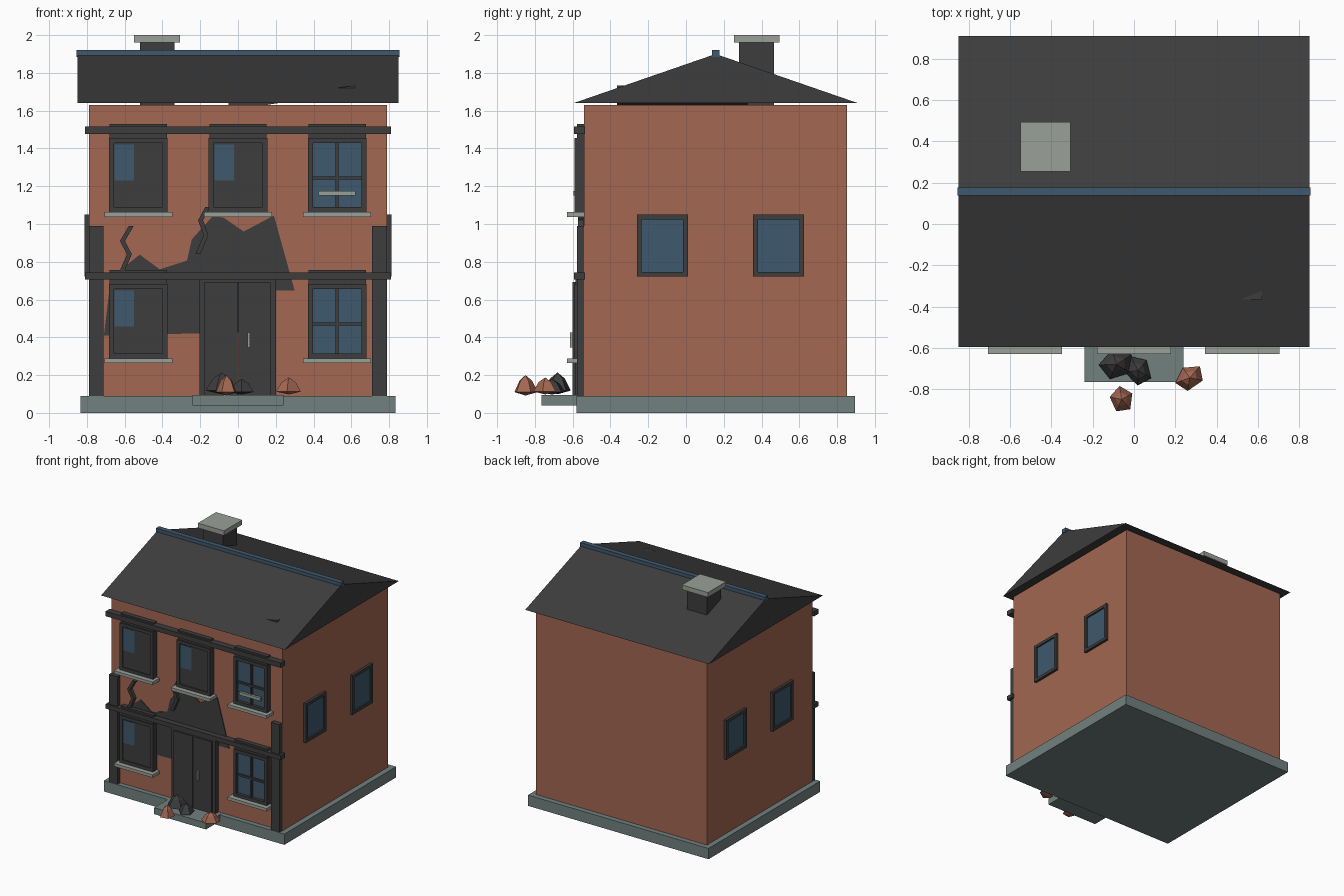
import bpy, bmesh, math
from mathutils import Vector

if "Cube" in bpy.data.objects:
    bpy.data.objects.remove(bpy.data.objects["Cube"])


def material(name, rgb):
    m = bpy.data.materials.new(name)
    lin = [((c / 255 + 0.055) / 1.055) ** 2.4 for c in rgb]
    m.diffuse_color = (*lin, 1)
    m.use_nodes = True
    m.node_tree.nodes["Principled BSDF"].inputs["Base Color"].default_value = m.diffuse_color
    return m


BRICK = material("brick", (163, 103, 82))
DARK = material("charcoal", (61, 61, 61))
BLUE = material("slate_blue", (62, 88, 108))
STONE = material("foundation_stone", (113, 129, 127))
PALE = material("pale_stone", (154, 160, 152))


def finish(name, bm, mat):
    bmesh.ops.recalc_face_normals(bm, faces=bm.faces)
    me = bpy.data.meshes.new(name)
    bm.to_mesh(me)
    bm.free()
    me.materials.append(mat)
    ob = bpy.data.objects.new(name, me)
    bpy.context.collection.objects.link(ob)
    return ob


def box(name, x, y, z, mat):
    """Box from (min, max) ranges."""
    bm = bmesh.new()
    bmesh.ops.create_cube(bm, size=1)
    for v in bm.verts:
        v.co = Vector([(r[0] + r[1]) / 2 + c * (r[1] - r[0])
                       for c, r in zip(v.co, (x, y, z))])
    return finish(name, bm, mat)


def prism(name, pts, vec, mat):
    """Extrude a polygon of 3D points along vec."""
    bm = bmesh.new()
    f = bm.faces.new([bm.verts.new(p) for p in pts])
    r = bmesh.ops.extrude_face_region(bm, geom=[f])
    for v in r["geom"]:
        if isinstance(v, bmesh.types.BMVert):
            v.co += Vector(vec)
    return finish(name, bm, mat)


def ring(name, u, z, t, depth, axis):
    """Rectangular frame of four bars facing y or x."""
    def bar(part, ur, zr):
        xy = (ur, depth) if axis == "y" else (depth, ur)
        box(f"{name}_{part}", *xy, zr, DARK)
    bar("left", (u[0], u[0] + t), z)
    bar("right", (u[1] - t, u[1]), z)
    bar("bottom", (u[0] + t, u[1] - t), (z[0], z[0] + t))
    bar("top", (u[0] + t, u[1] - t), (z[1] - t, z[1]))


# Foundation, doorstep and brick body
box("foundation", (-.835, .835), (-.58, .895), (0, .09), STONE)
box("doorstep", (-.24, .24), (-.765, -.57), (.04, .094), STONE)
box("brick_walls", (-.79, .79), (-.54, .852), (.09, 1.63), BRICK)

# Gable roof, ridge, sagging board under the roof, chimney
prism("roof", [(-.85, -.595, 1.64), (-.85, .91, 1.64), (-.85, .157, 1.9)], (1.7, 0, 0), DARK)
box("roof_ridge", (-.855, .855), (.137, .178), (1.885, 1.922), BLUE)
prism("sagging_roof_board", [(-.05, -.365, 1.622), (.1, -.365, 1.622), (.62, -.365, 1.705),
                             (.62, -.365, 1.733), (-.05, -.365, 1.645)], (0, .69, 0), DARK)
box("chimney", (-.52, -.335), (.28, .467), (1.62, 1.965), DARK)
box("chimney_cap", (-.55, -.308), (.255, .495), (1.96, 2.0), PALE)

# Bands and corner pilasters on the front
box("lower_band", (-.81, .81), (-.593, -.535), (.705, .742), DARK)
box("upper_band", (-.81, .81), (-.593, -.535), (1.477, 1.517), DARK)
for side, x in (("left", (-.79, -.712)), ("right", (.71, .788))):
    box(f"{side}_pilaster", x, (-.578, -.535), (.09, .99), DARK)


# Front windows, boarded or glazed
def front_window(name, cx, z0, z1, boarded):
    ring(name + "_frame", (cx - .155, cx + .155), (z0, z1), .026, (-.59, -.54), "y")
    box(name + "_lintel", (cx - .152, cx + .152), (-.577, -.54), (z1, z1 + .075), DARK)
    box(name + "_sill", (cx - .18, cx + .18), (-.63, -.54), (z0 - .025, z0), PALE)
    inner, zr = (cx - .13, cx + .13), (z0 + .02, z1 - .026)
    if boarded:
        box(name + "_boarding", inner, (-.58, -.54), zr, DARK)
        box(name + "_broken_glass", (cx - .125, cx - .022), (-.584, -.579),
            (z1 - .225, z1 - .034), BLUE)
    else:
        box(name + "_glass", inner, (-.565, -.54), zr, BLUE)
        box(name + "_mullion", (cx - .008, cx + .008), (-.58, -.56), zr, DARK)
        zm = (z0 + z1) / 2 - .015
        box(name + "_crossbar", inner, (-.58, -.56), (zm - .008, zm + .008), DARK)


front_window("upper_left_window", -.528, 1.063, 1.455, True)
front_window("upper_middle_window", 0, 1.063, 1.455, True)
front_window("upper_right_window", .525, 1.063, 1.455, False)
front_window("lower_left_window", -.528, .288, .682, True)
front_window("lower_right_window", .525, .288, .682, False)
box("loose_window_plank", (.425, .622), (-.595, -.575), (1.15, 1.175), PALE)

# Side windows, mirrored
for side, s in (("left", -1), ("right", 1)):
    for i, y in enumerate(((-.26, .01), (.355, .625))):
        n = f"{side}_side_window_{i + 1}"
        ring(n, y, (.722, 1.05), .025, sorted((s * .78, s * .812)), "x")
        box(n + "_glass", sorted((s * .78, s * .8)), (y[0] + .02, y[1] - .02), (.74, 1.03), BLUE)

# Double door
ring("door_frame", (-.205, .2), (.09, .71), .027, (-.585, -.54), "y")
for side, x in (("left", (-.178, -.002)), ("right", (.002, .173))):
    box(f"{side}_door_leaf", x, (-.6, -.54), (.094, .692), DARK)
box("door_handle", (.05, .064), (-.615, -.598), (.345, .425), PALE)

# Soot patch on the wall
soot = [(-.71, .41), (.2, .43), (.2, .647), (.3, .647), (.19, 1.045), (.03, .96),
        (-.077, 1.034), (-.135, 1.04), (-.245, .918), (-.27, .806), (-.415, .76),
        (-.52, .838), (-.605, .77), (-.68, .66)]
prism("soot_patch", [(x, -.546, z) for x, z in soot], (0, .007, 0), DARK)

# Zigzag cracks
for i, path in enumerate(([(-.565, .99), (-.612, .91), (-.575, .84), (-.618, .74)],
                          [(-.16, 1.09), (-.198, 1.02), (-.17, .94), (-.212, .84)])):
    w = .013
    pts = [(x - w, -.572, z) for x, z in path] + [(x + w, -.572, z) for x, z in reversed(path)]
    prism(f"wall_crack_{i + 1}", pts, (0, .035, 0), DARK)

# Rubble: squashed octahedral chunks by the doorstep
rubble = [("brick", BRICK, (-.06, -.85, .14), (.06, .068, .06), .15),
          ("brick", BRICK, (.27, -.745, .138), (.078, .06, .05), .6),
          ("charred", DARK, (-.085, -.68, .15), (.09, .075, .064), .3),
          ("charred", DARK, (.02, -.71, .134), (.065, .08, .046), .5)]
for i, (kind, mat, c, r, ang) in enumerate(rubble):
    bm = bmesh.new()
    bmesh.ops.create_uvsphere(bm, u_segments=5, v_segments=3, radius=1)
    for v in bm.verts:
        x, y, z = v.co
        # narrow top ring, wide bottom ring
        k = 1.12 if z < 0 else .62
        x, y = x * k * r[0], y * k * r[1]
        v.co = (c[0] + x * math.cos(ang) - y * math.sin(ang),
                c[1] + x * math.sin(ang) + y * math.cos(ang), c[2] + max(z, -.8) * r[2])
    finish(f"{kind}_rubble_{i + 1}", bm, mat)
